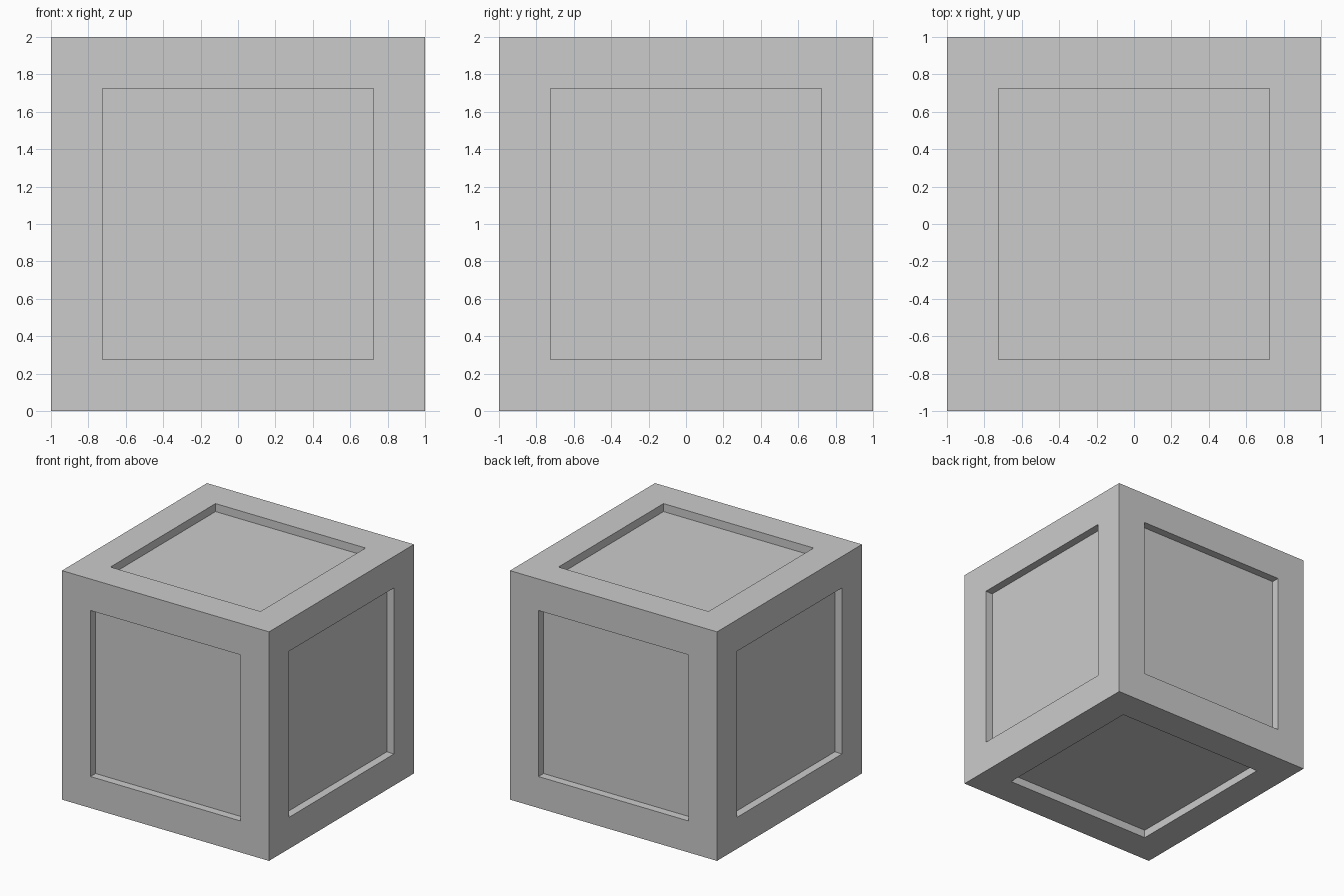
import bpy, bmesh

if "Cube" in bpy.data.objects:
    bpy.data.objects.remove(bpy.data.objects["Cube"])

BORDER = 0.275   # frame width around each panel
DEPTH = 0.07     # how far each panel is sunk

# Crate: cube with a recessed square panel on all six sides
bm = bmesh.new()
bmesh.ops.create_cube(bm, size=2.0)
bmesh.ops.translate(bm, verts=bm.verts, vec=(0, 0, 1))
panels = list(bm.faces)
bmesh.ops.inset_individual(bm, faces=panels, thickness=BORDER, use_even_offset=True)

# Push the panels inward
bm.normal_update()
sunk = bmesh.ops.extrude_discrete_faces(bm, faces=panels)["faces"]
bm.normal_update()
for face in sunk:
    bmesh.ops.translate(bm, verts=face.verts, vec=face.normal * -DEPTH)
bmesh.ops.recalc_face_normals(bm, faces=bm.faces)

mesh = bpy.data.meshes.new("crate")
bm.to_mesh(mesh)
bm.free()
crate = bpy.data.objects.new("crate", mesh)
bpy.context.collection.objects.link(crate)
